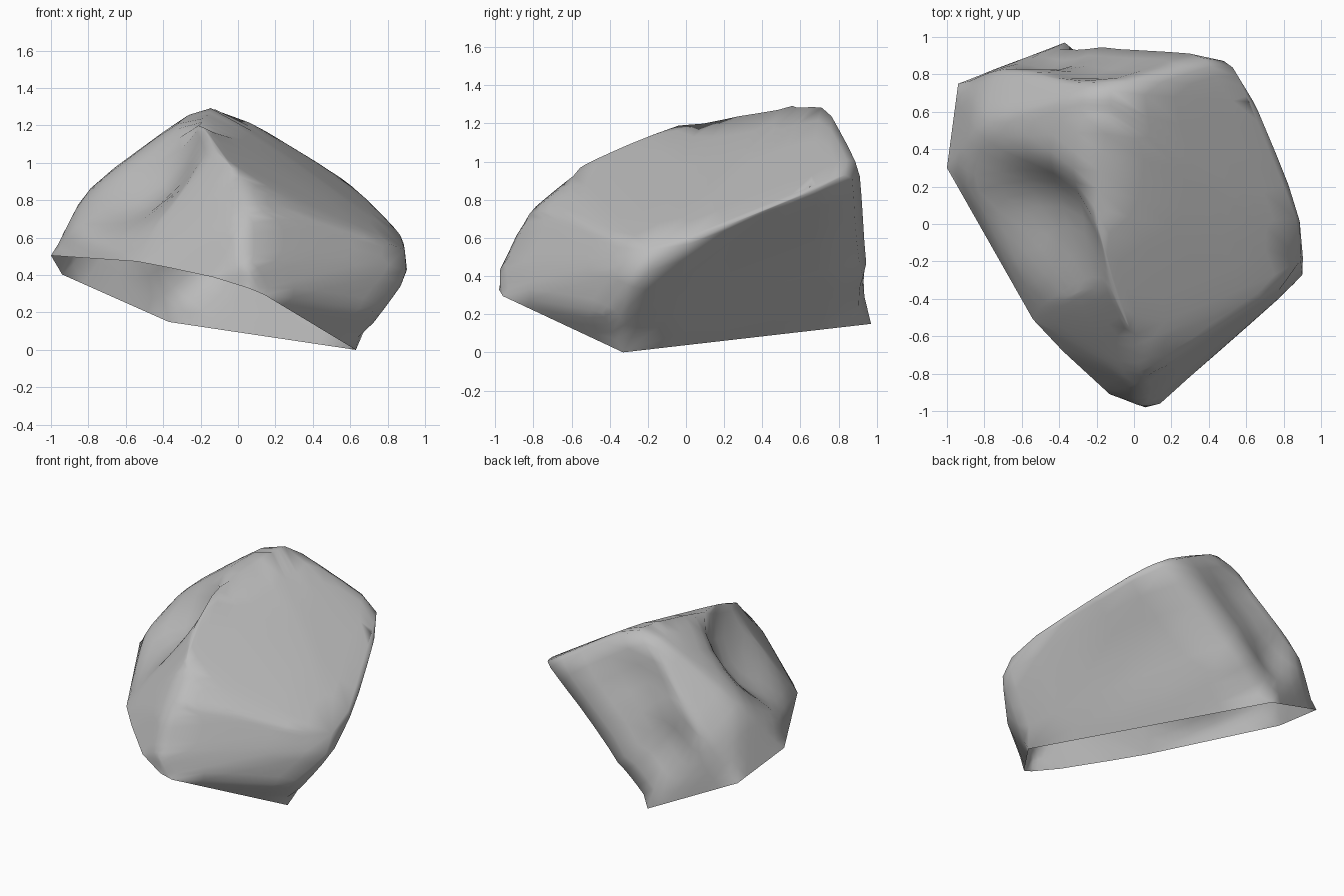
import bpy, bmesh
from mathutils import Vector

cube = bpy.data.objects.get("Cube")
if cube:
    bpy.data.objects.remove(cube)


def make_material(name, colour):
    mat = bpy.data.materials.new(name)
    mat.use_nodes = True
    mat.diffuse_color = colour
    mat.node_tree.nodes["Principled BSDF"].inputs["Base Color"].default_value = colour
    mat.node_tree.nodes["Principled BSDF"].inputs["Roughness"].default_value = 0.9
    return mat


def rim_height(x, y):
    """Height of the slanted plane on which the open underside lies."""
    return -0.377 * (x - 0.63) - 0.175 * (y + 0.33)


def on_rim(vert):
    return abs(vert.co.z - rim_height(vert.co.x, vert.co.y)) < 0.004


def press(bm, centre, radius, push):
    """Move the surface near a centre, fading out with distance."""
    centre, push = Vector(centre), Vector(push)
    for vert in bm.verts:
        near = 1 - (vert.co - centre).length / radius
        if near > 0 and not vert.is_boundary:
            vert.co += push * near * near * (3 - 2 * near)


# Outline of the open underside
rim = [(0.63, -0.33), (0.14, -0.96), (0.06, -0.98), (-0.13, -0.91), (-0.38, -0.68),
       (-0.54, -0.51), (-0.88, 0.12), (-1.0, 0.3), (-0.94, 0.75), (-0.37, 0.97)]

# Corners of the rock, grouped by side
front = [(0.05, -0.98, 0.47), (0.05, -0.85, 0.75), (0, -0.62, 0.94), (-0.05, -0.5, 1.0),
         (-0.15, -0.3, 1.09), (-0.35, -0.38, 0.8), (0.35, -0.62, 0.72)]
crest = [(-0.24, 0.09, 1.27), (-0.2, 0.42, 1.28), (-0.16, 0.6, 1.34),
         (-0.14, 0.73, 1.35), (0.24, 0.83, 1.1)]
broken_side = [(0.52, 0.94, 0.95), (0.64, 0.68, 0.86), (1.0, -0.2, 0.5), (0.74, -0.43, 0.2)]
left_back = [(-0.89, 0.2, 0.66), (-0.82, 0.55, 0.86), (-0.57, 0.5, 1.03),
             (-0.76, 0.83, 0.68), (-0.53, 0.85, 0.84), (-0.13, 0.98, 0.38)]

# Rock shell, left open underneath
bm = bmesh.new()
for x, y in rim:
    bm.verts.new((x, y, rim_height(x, y)))
for corner in front + crest + broken_side + left_back:
    bm.verts.new(corner)
hull = bmesh.ops.convex_hull(bm, input=bm.verts[:])
unused = {e for e in hull["geom_interior"] + hull["geom_unused"]
          if isinstance(e, bmesh.types.BMVert)}
bmesh.ops.delete(bm, geom=list(unused), context="VERTS")
underside = [f for f in bm.faces if all(on_rim(v) for v in f.verts)]
bmesh.ops.delete(bm, geom=underside, context="FACES")
bmesh.ops.subdivide_edges(bm, edges=bm.edges[:], cuts=4, use_grid_fill=True)
bmesh.ops.triangulate(bm, faces=[f for f in bm.faces if len(f.verts) > 4])

# Hollow beside the crest, notch at the back and dips in the broken side
press(bm, (-0.5, 0.0, 0.95), 0.5, (0.1, 0.14, -0.12))
press(bm, (-0.4, 0.1, 1.1), 0.25, (0.06, 0.02, -0.08))
press(bm, (-0.45, 0.9, 0.6), 0.3, (0.02, -0.1, 0))
press(bm, (-0.2, 0.9, 0.95), 0.35, (0, -0.1, 0))
press(bm, (0.35, 0.55, 0.55), 0.4, (-0.06, -0.05, 0.02))

# Soften the worn edges but keep the rim and far corners
for step in range(2):
    inner = [v for v in bm.verts if not v.is_boundary]
    bmesh.ops.smooth_vert(bm, verts=inner, factor=0.4,
                          use_axis_x=True, use_axis_y=True, use_axis_z=True)
bmesh.ops.recalc_face_normals(bm, faces=bm.faces[:])
if sum(f.normal.z * f.calc_area() for f in bm.faces) < 0:
    bmesh.ops.reverse_faces(bm, faces=bm.faces[:])

mesh = bpy.data.meshes.new("rock")
bm.to_mesh(mesh)
bm.free()
mesh.materials.append(make_material("stone grey", (0.5, 0.5, 0.5, 1)))
rock = bpy.data.objects.new("rock", mesh)
bpy.context.collection.objects.link(rock)
bpy.context.view_layer.objects.active = rock
rock.select_set(True)
bpy.ops.object.shade_smooth()
